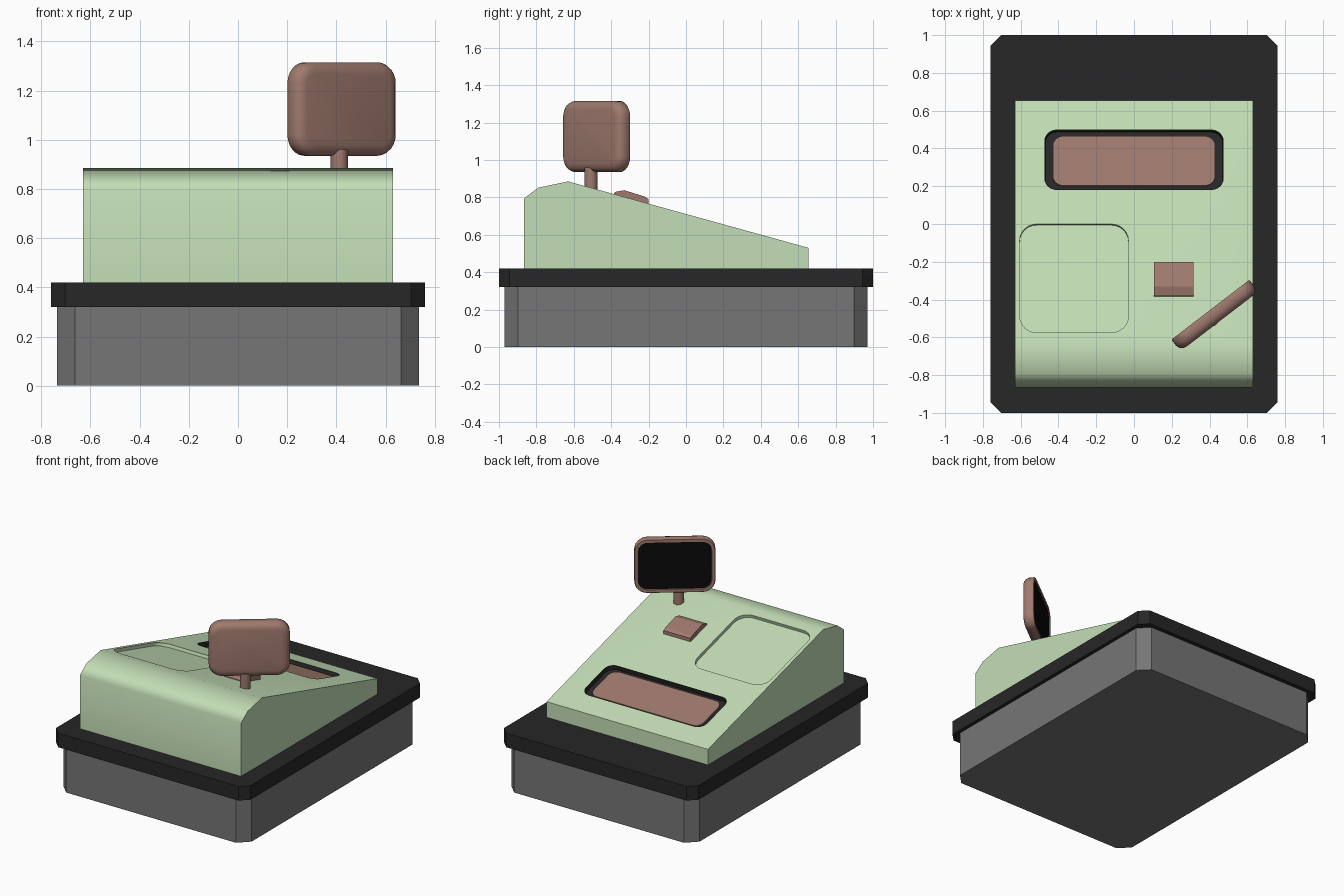
import bpy, bmesh, math
from mathutils import Matrix, Vector

if "Cube" in bpy.data.objects:
    bpy.data.objects.remove(bpy.data.objects["Cube"])


def material(name, rgb):
    m = bpy.data.materials.new(name)
    m.diffuse_color = (*rgb, 1)
    m.use_nodes = True
    m.node_tree.nodes["Principled BSDF"].inputs["Base Color"].default_value = m.diffuse_color
    return m


GREEN = material("green", (0.55, 0.73, 0.47))
BROWN = material("brown", (0.35, 0.195, 0.155))
BLACK = material("black", (0.02, 0.02, 0.02))
SCREEN = material("screen_black", (0.003, 0.003, 0.003))
GREY = material("grey", (0.18, 0.18, 0.18))


def finish(name, bm, mat, matrix=Matrix()):
    bmesh.ops.recalc_face_normals(bm, faces=bm.faces)
    bm.transform(matrix)
    me = bpy.data.meshes.new(name)
    bm.to_mesh(me)
    bm.free()
    me.materials.append(mat)
    ob = bpy.data.objects.new(name, me)
    bpy.context.collection.objects.link(ob)
    return ob


def select(ob):
    bpy.ops.object.select_all(action='DESELECT')
    ob.select_set(True)
    bpy.context.view_layer.objects.active = ob


def smooth(ob, angle):
    select(ob)
    bpy.ops.object.shade_smooth_by_angle(angle=math.radians(angle))


def loft(name, w, h, r, segs, rings, mat, matrix=Matrix()):
    """Stack of rounded rectangles; rings = (inset, z). segs=1 gives chamfered corners."""
    bm = bmesh.new()
    loops = []
    for inset, z in rings:
        hw, hh, rr = w / 2 - inset, h / 2 - inset, max(r - inset, 0.003)
        loop = []
        for k, (sx, sy) in enumerate([(1, 1), (-1, 1), (-1, -1), (1, -1)]):
            for i in range(segs + 1):
                a = math.pi / 2 * (k + i / segs)
                loop.append(bm.verts.new((sx * (hw - rr) + rr * math.cos(a),
                                          sy * (hh - rr) + rr * math.sin(a), z)))
        loops.append(loop)
    for a, b in zip(loops, loops[1:]):
        for i in range(len(a)):
            j = (i + 1) % len(a)
            bm.faces.new((a[i], a[j], b[j], b[i]))
    bm.faces.new(loops[0])
    bm.faces.new(loops[-1])
    return finish(name, bm, mat, matrix)


def side_extrude(name, profile, x0, x1, mat):
    """Extrude a (y, z) profile across x."""
    bm = bmesh.new()
    face = bm.faces.new([bm.verts.new((x0, y, z)) for y, z in profile])
    ext = bmesh.ops.extrude_face_region(bm, geom=[face])["geom"]
    bmesh.ops.translate(bm, vec=(x1 - x0, 0, 0),
                        verts=[v for v in ext if isinstance(v, bmesh.types.BMVert)])
    return finish(name, bm, mat)


SLOPE = math.atan2(0.355, 1.285)


def on_slope(x, y):
    z = 0.885 - math.tan(SLOPE) * (y + 0.63)
    return Matrix.Translation((x, y, z)) @ Matrix.Rotation(-SLOPE, 4, 'X')


# Base drawer and overhanging slab
loft("base_drawer", 1.47, 1.94, 0.072, 1, [(0, 0), (0, 0.32)], GREY)
loft("base_slab", 1.52, 2.0, 0.056, 1, [(0, 0.32), (0, 0.42)], BLACK)

# Sloping body with two recesses
body = side_extrude("body", [(-0.865, 0.42), (-0.865, 0.795), (-0.79, 0.852), (-0.63, 0.885),
                             (0.655, 0.53), (0.655, 0.42)], -0.63, 0.63, GREEN)
recesses = [("tray_cutter", 0.575, 0.596, 0.09, 0.022, on_slope(-0.3175, -0.2875)),
            ("display_cutter", 0.95, 0.332, 0.065, 0.04, on_slope(0, 0.34))]
for name, w, h, r, depth, mx in recesses:
    cutter = loft(name, w, h, r, 6, [(0, -depth), (0, 0.05)], GREEN, mx)
    cutter.hide_render = True
    mod = body.modifiers.new(name, 'BOOLEAN')
    mod.operation, mod.object, mod.solver = 'DIFFERENCE', cutter, 'EXACT'
    select(body)
    bpy.ops.object.modifier_apply(modifier=name)
    bpy.data.objects.remove(cutter)
smooth(body, 58)
body.modifiers.new("flat_slope", 'WEIGHTED_NORMAL').keep_sharp = True

# Recessed display: dark liner and panel
liner = loft("display_liner", 0.95, 0.332, 0.065, 6,
             [(0, -0.04), (0, 0), (0.004, 0), (0.006, -0.03)], BLACK, on_slope(0, 0.34))
panel = loft("display_panel", 0.86, 0.272, 0.055, 6, [(0, -0.035), (0, -0.02)],
             BROWN, on_slope(0, 0.34))
smooth(liner, 35)
smooth(panel, 35)

# Small slot block
side_extrude("slot_block", [(-0.385, 0.80), (-0.385, 0.822), (-0.375, 0.83), (-0.33, 0.838),
                            (-0.22, 0.804), (-0.20, 0.79), (-0.20, 0.75)], 0.105, 0.315, BROWN)

# Swivelled monitor, screen facing back left
turn = math.radians(37.5)
mon = (Matrix.Translation((0.428, -0.485, 1.125)) @ Matrix.Rotation(turn, 4, 'Z')
       @ Matrix.Rotation(math.pi / 2, 4, 'X'))
housing = loft("monitor_housing", 0.52, 0.38, 0.085, 6,
               [(0.028, -0.030), (0.024, -0.039), (0.004, -0.039), (0, -0.034), (0, 0.002),
                (0.008, 0.022), (0.022, 0.034), (0.045, 0.039)], BROWN, mon)
smooth(housing, 40)
screen = loft("monitor_screen", 0.47, 0.33, 0.06, 6, [(0, -0.028), (0, -0.033)], SCREEN, mon)
smooth(screen, 40)

# Monitor stand
bm = bmesh.new()
bmesh.ops.create_cone(bm, cap_ends=True, segments=12, radius1=0.035, radius2=0.035, depth=0.15)
stand = finish("monitor_stand", bm, BROWN, Matrix.Translation((0.412, -0.508, 0.885)))
smooth(stand, 40)
